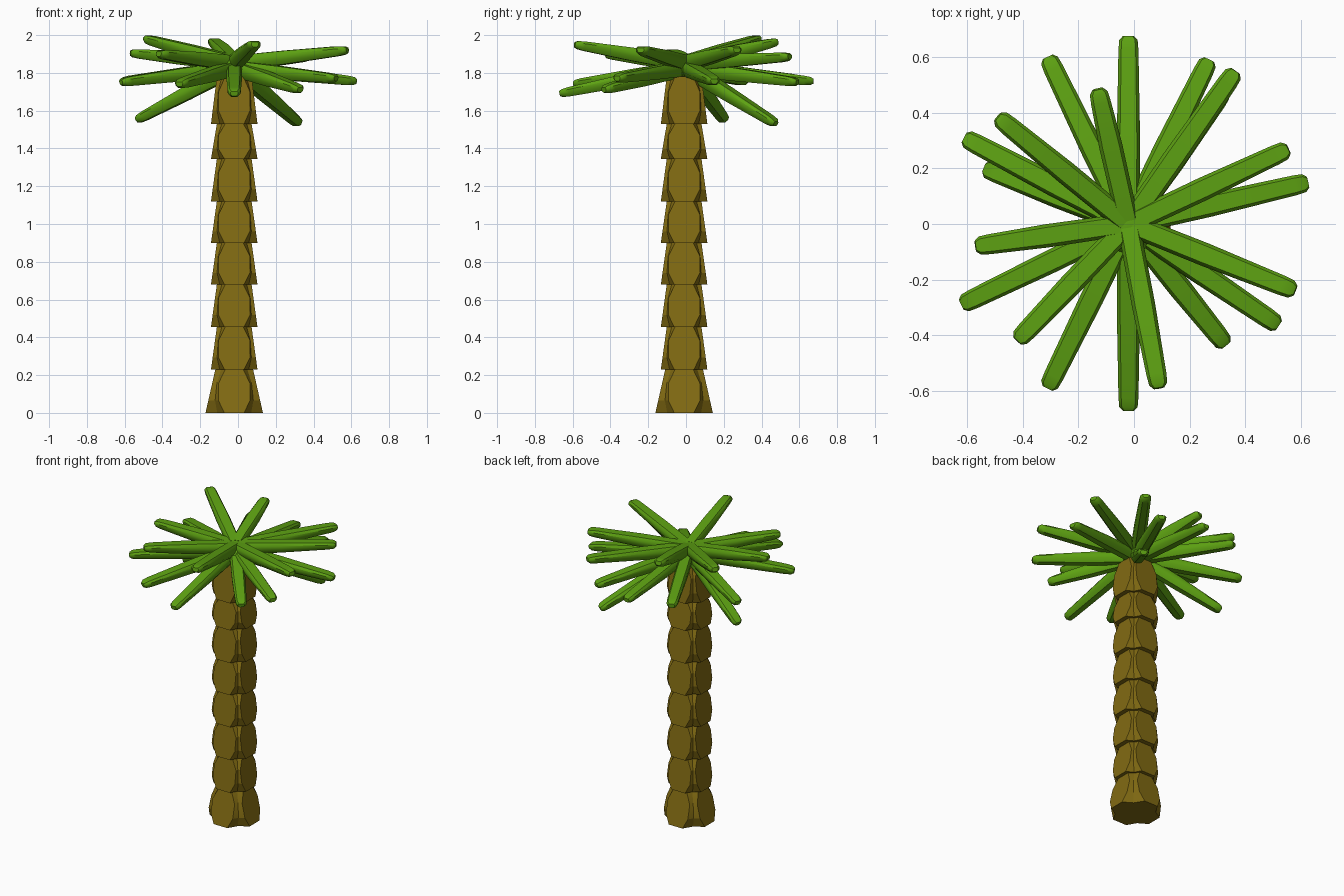
import bpy, bmesh, math
from mathutils import Vector, Matrix

if "Cube" in bpy.data.objects:
    bpy.data.objects.remove(bpy.data.objects["Cube"])


def material(name, rgb):
    m = bpy.data.materials.new(name)
    m.diffuse_color = (*rgb, 1)
    m.use_nodes = True
    m.node_tree.nodes["Principled BSDF"].inputs["Base Color"].default_value = m.diffuse_color
    return m


BROWN = material("bark brown", (0.22, 0.145, 0.006))
GREEN = material("leaf green", (0.11, 0.36, 0.006))
CX, CY = -0.02, -0.01  # trunk axis


def loft(name, rings, mat, angle):
    """Skin a closed tube over rings of points and cap both ends."""
    bm = bmesh.new()
    vs = [[bm.verts.new(p) for p in r] for r in rings]
    n = len(vs[0])
    for a, b in zip(vs, vs[1:]):
        for i in range(n):
            j = (i + 1) % n
            bm.faces.new((a[i], a[j], b[j], b[i]))
    bm.faces.new(vs[0])
    bm.faces.new(vs[-1])
    bmesh.ops.recalc_face_normals(bm, faces=bm.faces)
    me = bpy.data.meshes.new(name)
    bm.to_mesh(me)
    bm.free()
    me.materials.append(mat)
    ob = bpy.data.objects.new(name, me)
    bpy.context.collection.objects.link(ob)
    bpy.context.view_layer.objects.active = ob
    ob.select_set(True)
    bpy.ops.object.shade_smooth_by_angle(angle=math.radians(angle))
    ob.select_set(False)
    return ob


def bark_ring(d, w, c, z):
    """Four flat scales at distance d, half width w, with a valley at (c, c)."""
    pts = []
    for k in range(4):
        rot = Matrix.Rotation(k * math.pi / 2, 3, 'Z')
        for x, y in ((-w, -d), (w, -d), (c, -c)):
            pts.append(rot @ Vector((x, y, 0)) + Vector((CX, CY, z)))
    return pts


# Trunk: stacked bark segments, each flaring out at its bottom
levels = [0.0, 0.23, 0.455, 0.68, 0.90, 1.12, 1.345, 1.53, 1.78]
for i, (z0, z1) in enumerate(zip(levels, levels[1:])):
    d0, d1 = (0.152, 0.10) if i == 0 else (0.123, 0.092)
    h = z1 - z0
    rings = []
    for t, w, k in ((0, 0.052, 0.88), (0.28, 0.083, 0.92),
                    (0.68, 0.083, 0.92), (1, 0.048, 0.94)):
        d = d0 + (d1 - d0) * t
        w = min(w, d * 0.9)
        rings.append(bark_ring(d, w, (d + w) / 2 * k, z0 + h * t))
    loft(f"trunk_segment_{i + 1}", rings, BROWN, 20)

# Frond tips (x, y, z), all growing from the crown centre
tips = [(-0.02, 0.675, 1.755), (-0.31, 0.60, 1.765), (-0.13, 0.485, 1.965),
        (-0.49, 0.385, 1.98), (-0.61, 0.31, 1.755), (-0.535, 0.20, 1.55),
        (-0.57, -0.08, 1.905), (-0.62, -0.29, 1.75), (-0.42, -0.42, 1.90),
        (-0.31, -0.59, 1.74), (-0.02, -0.67, 1.69), (0.09, -0.59, 1.95),
        (0.33, -0.435, 1.71), (0.52, -0.365, 1.77), (0.58, -0.24, 1.92),
        (0.625, 0.15, 1.755), (0.555, 0.27, 1.92), (0.365, 0.55, 1.885),
        (0.27, 0.59, 1.75), (0.32, 0.475, 1.53)]
# Cross-section: broad flat top, narrower underside
section = [(-0.72, 1), (0.72, 1), (1, 0.5), (0.95, -0.3),
           (0.5, -1), (-0.5, -1), (-0.95, -0.3), (-1, 0.5)]
for i, tip in enumerate(tips):
    tip = Vector(tip)
    root = Vector((CX, 0, 1.85 if tip.z > 1.8 else 1.825))
    along = (tip - root).normalized()
    side = along.cross(Vector((0, 0, 1))).normalized()
    up = side.cross(along)
    length = (tip - root).length
    rings = []
    for s, w, t in ((0.02, 0.040, 0.040), (0.3, 0.042, 0.035),
                    (length - 0.05, 0.036, 0.025),
                    (length - 0.015, 0.033, 0.021), (length, 0.020, 0.013)):
        rings.append([root + along * s + side * (w * a) + up * (t * b)
                      for a, b in section])
    loft(f"frond_{i + 1}", rings, GREEN, 40)

# Crown hub joining the fronds
hub = []
for k in range(1, 10):
    a = math.pi * k / 10
    hub.append([Vector((CX + 0.11 * math.sin(a) * math.cos(b), 0.11 * math.sin(a) * math.sin(b),
                        1.83 - 0.065 * math.cos(a)))
                for b in (math.tau * j / 20 for j in range(20))])
loft("crown_hub", hub, GREEN, 60)
